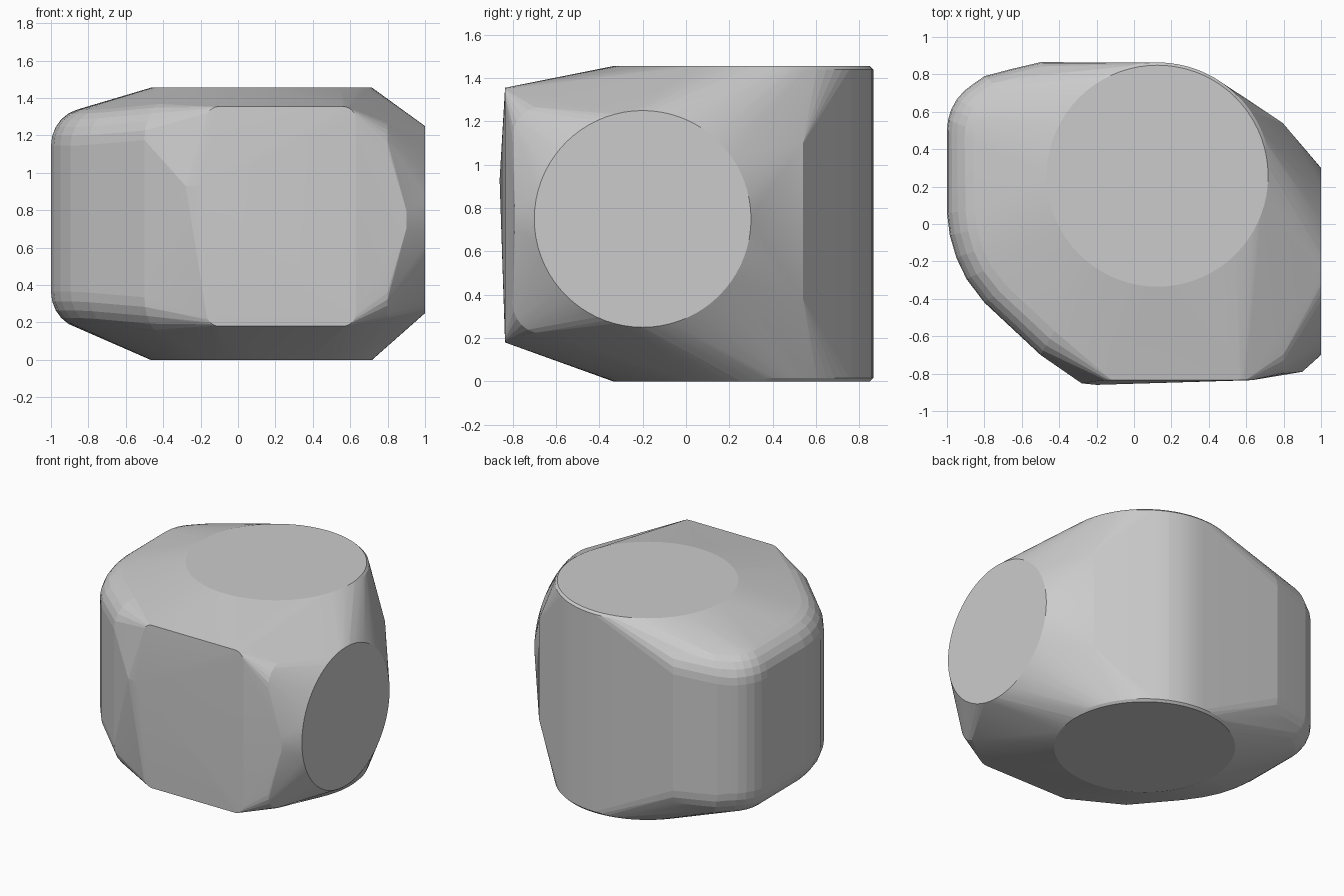
import bpy, bmesh, math
from mathutils import Vector

if "Cube" in bpy.data.objects:
    bpy.data.objects.remove(bpy.data.objects["Cube"])

pts = []

def arc(place, cu, cv, r, a0, a1, n):
    # points of a circular arc, mapped into space by place(u, v)
    for i in range(n + 1):
        a = math.radians(a0 + (a1 - a0) * i / n)
        pts.append(place(cu + r * math.cos(a), cv + r * math.sin(a)))

# Round top and bottom faces with a tiny bevel
for z, r in ((1.455, 0.592), (1.44, 0.607), (0.015, 0.607), (0, 0.592)):
    arc(lambda u, v: (u, v, z), 0.125, 0.257, r, 0, 360, 72)

# Round right face
arc(lambda u, v: (1.0, u, v), -0.2, 0.75, 0.5, 0, 360, 72)

# Front face: rounded rectangle
for cx, cz, a in ((0.56, 1.285, 0), (-0.10, 1.285, 90), (-0.10, 0.25, 180), (0.56, 0.25, 270)):
    arc(lambda u, v: (u, -0.835, v), cx, cz, 0.07, a, a + 90, 6)

# Slightly raised ridge on the front face and the right-hand corners
pts += [(-0.28, -0.852, 0.93), (-0.20, -0.86, 0.93)]
pts += [(0.9, -0.79, z) for z in (0.7, 0.8)]
arc(lambda u, v: (0.8, u, v), -0.66, 1.13, 0.14, 90, 180, 6)
arc(lambda u, v: (0.8, u, v), -0.66, 0.36, 0.14, 180, 270, 6)
pts += [(0.795, 0.54, z) for z in (0.38, 1.1)]

# Left side: plan outline swept with a rounded upper and lower rim
outline = [(-0.5, 0.865, 0.62), (-0.65, 0.83, 0.61), (-0.8, 0.79, 0.6)]
for i in range(1, 7):
    a = math.radians(110 + 70 * i / 6)
    outline.append((-0.71 + 0.29 * math.cos(a), 0.50 + 0.29 * math.sin(a), 0.59))
outline += [(-1, 0.06, 0.59), (-0.985, -0.06, 0.59), (-0.95, -0.18, 0.59),
            (-0.895, -0.295, 0.59), (-0.8, -0.42, 0.595), (-0.5, -0.70, 0.62)]
for x, y, h in outline:
    inward = (Vector((0, 0.15)) - Vector((x, y))).normalized()
    for k in range(7):
        t = math.radians(15 * k)
        p = Vector((x, y)) + inward * 0.2 * (1 - math.cos(t))
        for s in (-1, 1):
            pts.append((p.x, p.y, 0.755 + s * (h - 0.2 + 0.2 * math.sin(t))))

# Wrap all the outlines in one convex skin
bm = bmesh.new()
for p in pts:
    bm.verts.new(p)
bmesh.ops.remove_doubles(bm, verts=bm.verts, dist=0.0005)
bmesh.ops.convex_hull(bm, input=bm.verts, use_existing_faces=False)
bmesh.ops.delete(bm, geom=[v for v in bm.verts if not v.link_faces], context='VERTS')
bmesh.ops.dissolve_limit(bm, angle_limit=math.radians(0.3), verts=bm.verts, edges=bm.edges)
bmesh.ops.recalc_face_normals(bm, faces=bm.faces)
mesh = bpy.data.meshes.new("faceted_body")
bm.to_mesh(mesh)
bm.free()
body = bpy.data.objects.new("faceted_body", mesh)
bpy.context.collection.objects.link(body)
bpy.context.view_layer.objects.active = body
body.select_set(True)
bpy.ops.object.shade_smooth_by_angle(angle=math.radians(5))
